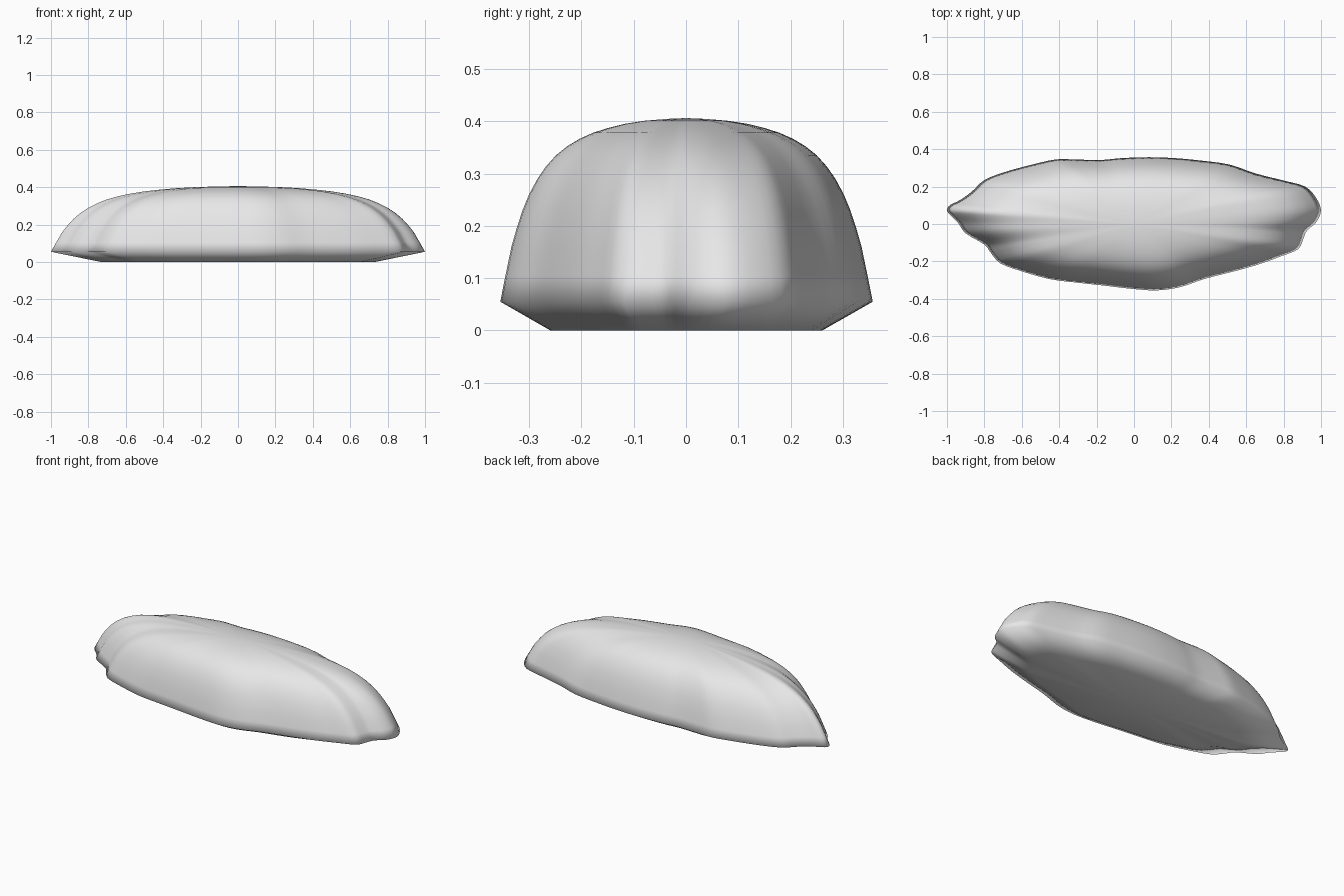
import bpy, bmesh
from mathutils import Vector

if "Cube" in bpy.data.objects:
    bpy.data.objects.remove(bpy.data.objects["Cube"])

# Control points of the wavy rim, counter-clockwise from the right tip
RIM = [(1, .075), (.97, .145), (.915, .2), (.81, .23), (.65, .27), (.51, .318),
       (.35, .34), (.22, .352), (.08, .357), (-.07, .352), (-.18, .342), (-.32, .345),
       (-.42, .345), (-.555, .315), (-.69, .278), (-.8, .235), (-.865, .175), (-.93, .128),
       (-.985, .1), (-1, .075), (-.985, .05), (-.94, .005), (-.9, -.05), (-.8, -.11),
       (-.765, -.155), (-.715, -.21), (-.61, -.25), (-.45, -.295), (-.29, -.315),
       (-.155, -.33), (-.02, -.346), (.12, -.355), (.245, -.338), (.38, -.293),
       (.54, -.252), (.67, -.215), (.78, -.175), (.877, -.135), (.905, -.08),
       (.925, -.035), (.975, .01)]
# Dome profile: (scale of rim, height), from the flat base to the crown
PROFILE = [(.73, 0), (1, .055), (.972, .105), (.94, .16), (.912, .195), (.88, .23), (.845, .26),
           (.8, .29), (.755, .313), (.7, .335), (.64, .352), (.575, .366), (.5, .378),
           (.42, .387), (.33, .395), (.22, .401), (.1, .4045)]
STEPS = 3


def smooth_loop(points, steps):
    """Closed Catmull-Rom curve through the points."""
    p = [Vector(q) for q in points]
    n, out = len(p), []
    for i in range(n):
        a, b, c, d = p[i - 1], p[i], p[(i + 1) % n], p[(i + 2) % n]
        for k in range(steps):
            t = k / steps
            out.append(0.5 * (2 * b + (c - a) * t + (2 * a - 5 * b + 4 * c - d) * t * t
                              + (3 * b - a - 3 * c + d) * t ** 3))
    return out


# Stone body: scaled copies of the rim lofted from base to crown
rim = smooth_loop(RIM, STEPS)
n = len(rim)
bm = bmesh.new()
rings = [[bm.verts.new((q.x * s, q.y * s, z)) for q in rim] for s, z in PROFILE]
for lo, hi in zip(rings, rings[1:]):
    for i in range(n):
        j = (i + 1) % n
        bm.faces.new((lo[i], lo[j], hi[j], hi[i]))
base = bm.verts.new((0, 0, 0))
crown = bm.verts.new((0, 0, .406))
for i in range(n):
    j = (i + 1) % n
    bm.faces.new((rings[0][j], rings[0][i], base))
    bm.faces.new((rings[-1][i], rings[-1][j], crown))
for f in bm.faces:
    f.smooth = True

mesh = bpy.data.meshes.new("stone_body")
bm.to_mesh(mesh)
bm.free()
body = bpy.data.objects.new("stone_body", mesh)
bpy.context.collection.objects.link(body)

# Pale grey stone
mat = bpy.data.materials.new("pale grey")
mat.diffuse_color = (.8, .8, .8, 1)
mat.use_nodes = True
mat.node_tree.nodes["Principled BSDF"].inputs["Base Color"].default_value = mat.diffuse_color
mesh.materials.append(mat)
